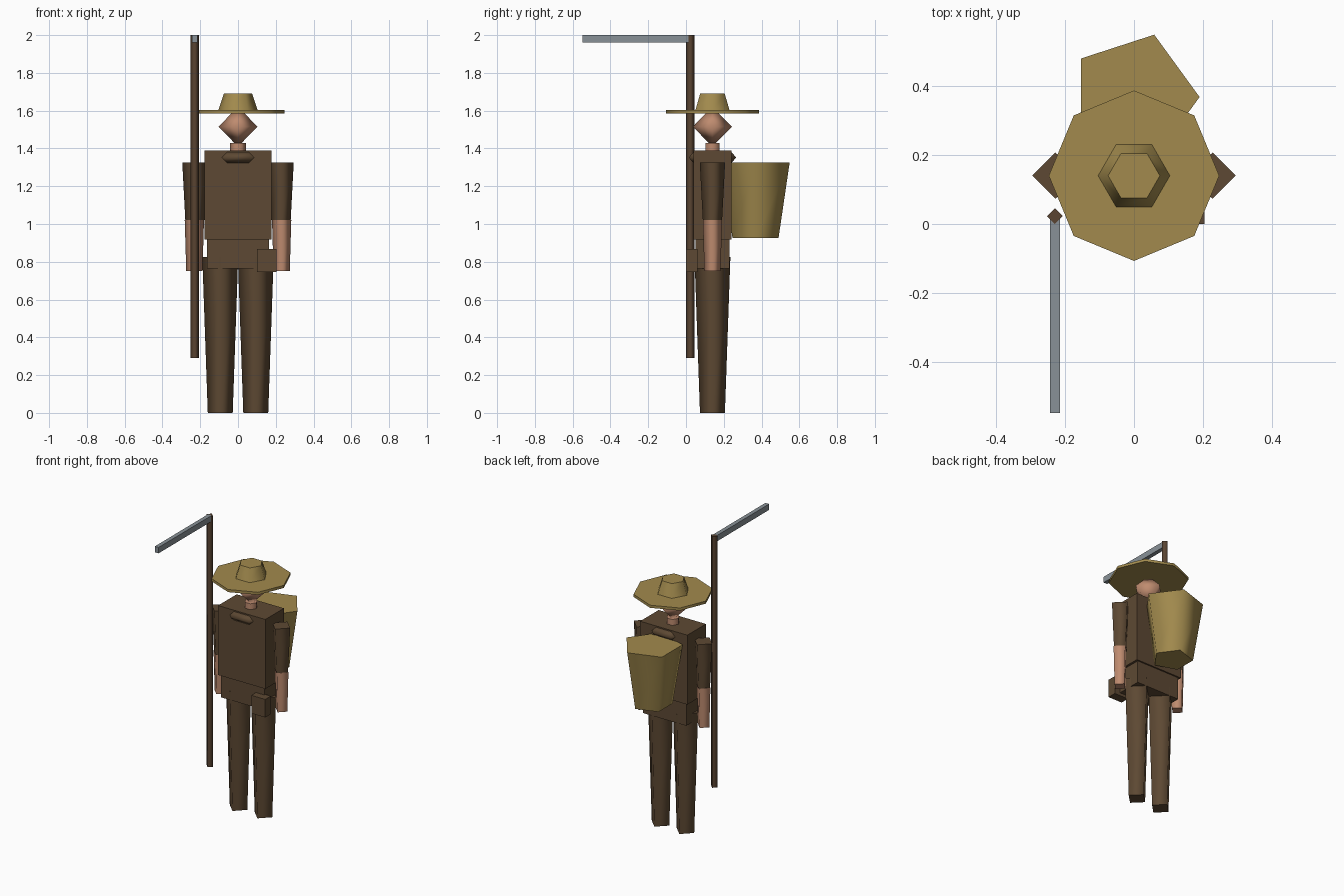
import bpy, bmesh
from math import sin, cos, tau

cube = bpy.data.objects.get("Cube")
if cube:
    bpy.data.objects.remove(cube)


def material(name, rgb):
    m = bpy.data.materials.new(name)
    m.use_nodes = True
    m.diffuse_color = (*rgb, 1)
    m.node_tree.nodes["Principled BSDF"].inputs["Base Color"].default_value = (*rgb, 1)
    return m


CLOTH = material("brown cloth", (0.11, 0.066, 0.033))
WOOD = material("dark wood", (0.10, 0.057, 0.031))
SKIN = material("skin", (0.52, 0.26, 0.16))
STRAW = material("straw", (0.36, 0.255, 0.075))
METAL = material("steel", (0.25, 0.285, 0.31))

MID = 0.14  # depth of the body's centre line


def finish(name, bm, mat):
    bmesh.ops.recalc_face_normals(bm, faces=bm.faces)
    mesh = bpy.data.meshes.new(name)
    bm.to_mesh(mesh)
    bm.free()
    mesh.materials.append(mat)
    obj = bpy.data.objects.new(name, mesh)
    bpy.context.collection.objects.link(obj)
    return obj


def lathe(name, mat, sides, profile, x=0, y=MID):
    """Few-sided turned solid: smooth sides, flat end caps."""
    bm = bmesh.new()
    rings = [[bm.verts.new((x + r * cos(tau * i / sides), y + r * sin(tau * i / sides), z))
              for i in range(sides)] for r, z in profile]
    for low, high in zip(rings, rings[1:]):
        for i in range(sides):
            j = (i + 1) % sides
            bm.faces.new((low[i], low[j], high[j], high[i])).smooth = True
    for ring, (r, z) in ((rings[0], profile[0]), (rings[-1], profile[-1])):
        if r > 0:
            bm.faces.new(ring)
    bmesh.ops.remove_doubles(bm, verts=bm.verts, dist=0.0001)
    return finish(name, bm, mat)


def box(name, mat, low, high):
    bm = bmesh.new()
    bmesh.ops.create_cube(bm, size=1)
    for v in bm.verts:
        v.co = [lo if c < 0 else hi for c, lo, hi in zip(v.co, low, high)]
    return finish(name, bm, mat)


# Torso and hips
box("torso", CLOTH, (-0.178, 0.04, 0.917), (0.178, 0.24, 1.39))
box("hips", CLOTH, (-0.163, 0.05, 0.765), (0.163, 0.23, 0.917))

# Legs and arms
for side, s in (("left", 1), ("right", -1)):
    lathe(side + "_leg", CLOTH, 4, [(0.066, 0), (0.095, 0.825)], x=s * 0.094)
    lathe(side + "_sleeve", CLOTH, 4, [(0.051, 1.02), (0.067, 1.325)], x=s * 0.228)
    lathe(side + "_forearm", SKIN, 4, [(0.043, 0.75), (0.051, 1.02)], x=s * 0.231)

# Scarf ring half sunk into the torso
bpy.ops.mesh.primitive_torus_add(major_segments=6, minor_segments=4,
                                 major_radius=0.115, minor_radius=0.03,
                                 location=(0, MID, 1.352))
scarf = bpy.context.object
scarf.name = "scarf"
scarf.data.materials.append(CLOTH)
bpy.ops.object.shade_smooth()

# Neck and head
lathe("neck", SKIN, 6, [(0.042, 1.38), (0.042, 1.43)])
lathe("head", SKIN, 4, [(0, 1.41), (0.104, 1.515), (0, 1.62)])

# Straw hat
lathe("hat_brim", STRAW, 8, [(0.247, 1.585), (0.247, 1.603)])
lathe("hat_crown", STRAW, 6, [(0.105, 1.6), (0.075, 1.69)])

# Back basket and belt pouch
lathe("basket", STRAW, 5, [(0.128, 0.925), (0.19, 1.325)], y=0.368)
box("belt_pouch", CLOTH, (0.10, 0, 0.745), (0.205, 0.06, 0.868))

# Long-handled scythe
lathe("scythe_handle", WOOD, 4, [(0.023, 0.29), (0.023, 2.0)], x=-0.229, y=0.023)
box("scythe_blade", METAL, (-0.243, -0.548, 1.96), (-0.215, 0.024, 2.0))
